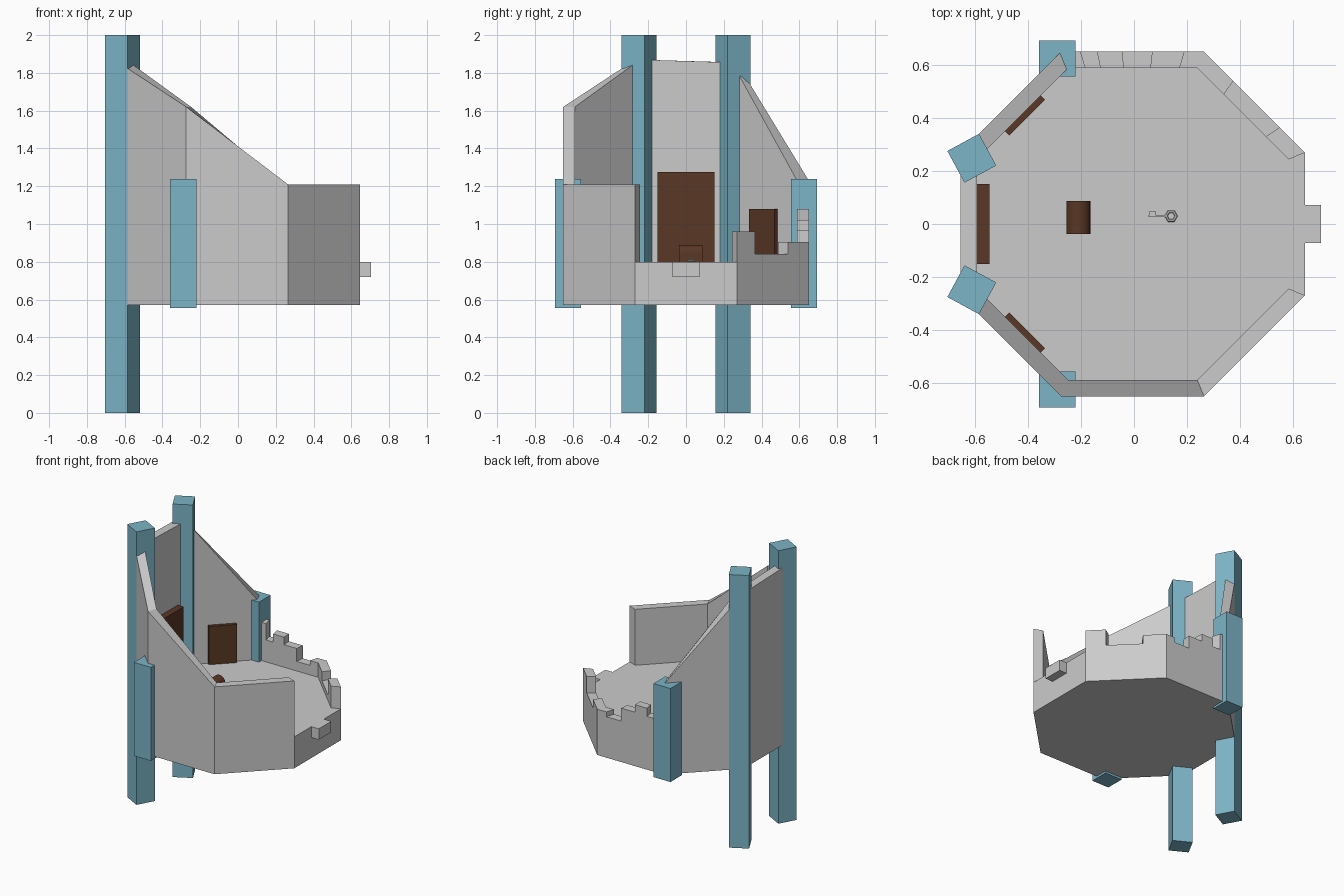
import bpy, bmesh, math
from mathutils import Vector, Matrix

if "Cube" in bpy.data.objects:
    bpy.data.objects.remove(bpy.data.objects["Cube"], do_unlink=True)


def material(name, rgb):
    m = bpy.data.materials.new(name)
    m.use_nodes = True
    m.diffuse_color = (*rgb, 1)
    m.node_tree.nodes["Principled BSDF"].inputs["Base Color"].default_value = (*rgb, 1)
    return m


STONE = material("grey stone", (0.60, 0.60, 0.60))
TEAL = material("teal pillar", (0.20, 0.46, 0.57))
WOOD = material("dark brown wood", (0.10, 0.038, 0.018))

BASE, FLOOR = 0.57, 0.80
CX = -0.005


def finish(name, bm, mat):
    bmesh.ops.recalc_face_normals(bm, faces=bm.faces)
    mesh = bpy.data.meshes.new(name)
    bm.to_mesh(mesh)
    bm.free()
    mesh.materials.append(mat)
    ob = bpy.data.objects.new(name, mesh)
    bpy.context.collection.objects.link(ob)
    return ob


def loft(name, ring_a, ring_b, mat):
    """Solid between two matching outlines."""
    bm = bmesh.new()
    a = [bm.verts.new(p) for p in ring_a]
    b = [bm.verts.new(p) for p in ring_b]
    bm.faces.new(a)
    bm.faces.new(b[::-1])
    for i in range(len(a)):
        j = (i + 1) % len(a)
        bm.faces.new((a[i], b[i], b[j], a[j]))
    return finish(name, bm, mat)


def box(name, center, size, mat, turn=0):
    bm = bmesh.new()
    bmesh.ops.create_cube(bm, size=1)
    bmesh.ops.transform(bm, verts=bm.verts, matrix=Matrix.Translation(center)
                        @ Matrix.Rotation(math.radians(turn), 4, "Z")
                        @ Matrix.Diagonal((*size, 1)))
    return finish(name, bm, mat)


def octagon(apothem):
    r = apothem / math.cos(math.pi / 8)
    return [Vector((CX + r * math.cos(a), r * math.sin(a), 0))
            for a in (math.pi / 8 * (2 * k - 1) for k in range(8))]


OUTER, INNER = octagon(0.65), octagon(0.588)


def wall(name, k, top):
    """Mitred wall on one octagon side; top lists (fraction along, height)."""
    outline = [(0, BASE)] + top + [(1, BASE)]

    def place(ring):
        a, b = ring[k], ring[(k + 1) % 8]
        return [a.lerp(b, t) + Vector((0, 0, z)) for t, z in outline]
    loft(name, place(OUTER), place(INNER), STONE)


def steps(cuts, heights):
    """Stepped wall top from cut fractions and merlon heights."""
    edges = [0] + cuts + [1]
    return [(t, z) for i, z in enumerate(heights) for t in edges[i:i + 2]]


# Floor slab, flush with the open side
plan = [OUTER[0], OUTER[1]] + INNER[1:] + [INNER[0]]
loft("floor", [p + Vector((0, 0, BASE)) for p in plan],
     [p + Vector((0, 0, FLOOR)) for p in plan], STONE)
box("front_ledge", (0.67, 0, 0.76), (0.07, 0.144, 0.08), STONE)

# Walls: broken battlements, then slanting and level walls
wall("broken_corner_wall", 1, steps([0.25, 0.71], [0.96, 0.84, 0.905]))
wall("broken_back_wall", 2, steps([0.14, 0.36, 0.57, 0.75, 0.865],
                                  [0.905, 0.87, 0.965, 1.02, 0.96, 1.08]))
wall("steep_corner_wall", 3, [(0, 1.23), (1, 1.855)])
wall("tall_wall", 4, [(0, 1.855), (1, 1.87)])
wall("slanted_corner_wall", 5, [(0, 1.87), (1, 1.62)])
wall("slanted_front_wall", 6, [(0, 1.62), (1, 1.21)])
wall("level_corner_wall", 7, [(0, 1.21), (1, 1.21)])

# Mirrored pillars and corner doors
for side, s in (("back", 1), ("front", -1)):
    box("tall_pillar_" + side, (-0.612, s * 0.248, 1.0), (0.136, 0.136, 2.0), TEAL, s * 28.5)
    box("short_pillar_" + side, (-0.29, s * 0.625, 0.897), (0.138, 0.136, 0.685), TEAL)
    box("corner_door_" + side, (-0.412, s * 0.41, 0.94), (0.19, 0.026, 0.28), WOOD, s * 45)

box("main_door", (-0.57, 0, 1.037), (0.05, 0.30, 0.475), WOOD)

# Chest with rounded lid
R = 0.045
arch = [(R * math.cos(math.pi * i / 16), 0.845 + R * math.sin(math.pi * i / 16)) for i in range(17)]
profile = [(-R, FLOOR), (R, FLOOR)] + arch
chest = loft("chest", [(-0.21 + x, -0.037, z) for x, z in profile],
             [(-0.21 + x, 0.087, z) for x, z in profile], WOOD)
bpy.ops.object.select_all(action="DESELECT")
chest.select_set(True)
bpy.context.view_layer.objects.active = chest
bpy.ops.object.shade_smooth_by_angle(angle=math.radians(35))

# Key lying on the floor
bpy.ops.mesh.primitive_torus_add(major_segments=6, minor_segments=6, major_radius=0.019,
                                 minor_radius=0.006, location=(0.14, 0.03, 0.806))
bpy.context.object.name = "key_ring"
bpy.context.object.data.materials.append(STONE)
box("key_shaft", (0.09, 0.03, 0.806), (0.07, 0.008, 0.01), STONE)
box("key_bit", (0.07, 0.041, 0.806), (0.022, 0.016, 0.008), STONE)
